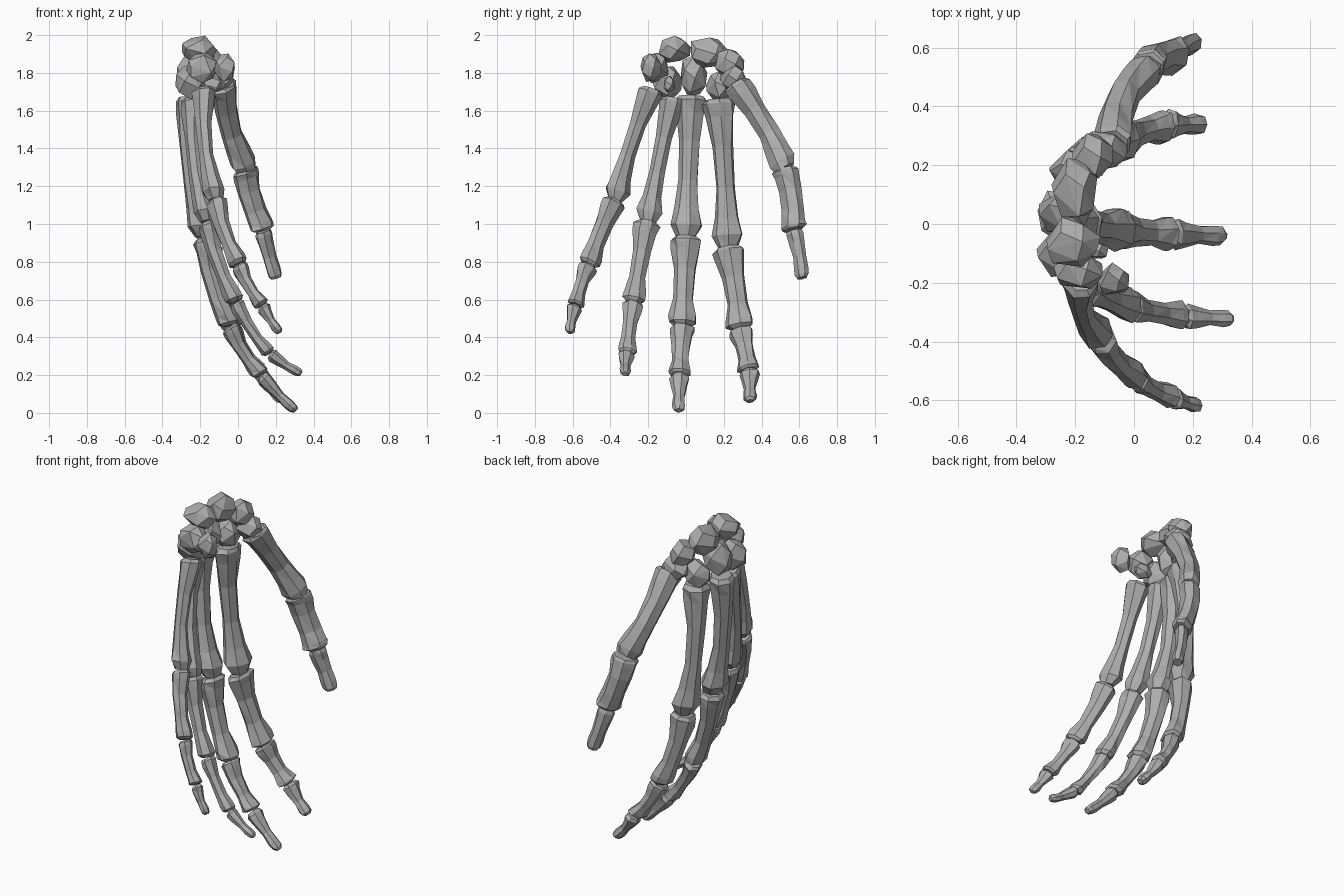
import bpy, bmesh, math, random
from mathutils import Vector

if "Cube" in bpy.data.objects:
    bpy.data.objects.remove(bpy.data.objects["Cube"])

random.seed(4)
grey = (0.42, 0.42, 0.42, 1)
bone_grey = bpy.data.materials.new("bone_grey")
bone_grey.use_nodes = True
bone_grey.diffuse_color = grey
shader = bone_grey.node_tree.nodes["Principled BSDF"]
shader.inputs["Base Color"].default_value = grey
shader.inputs["Roughness"].default_value = 0.8

# Bone profiles: position along the bone and relative width there
palm_profile = [(0, .8), (.03, 1.08), (.12, .92), (.32, .66), (.6, .62), (.8, .8), (.92, 1.07), (1, .65)]
finger_profile = [(0, .75), (.04, 1), (.13, .92), (.35, .7), (.68, .65), (.88, .85), (.96, .88), (1, .55)]
tip_profile = [(0, .7), (.08, 1), (.25, .82), (.55, .55), (.8, .65), (.93, .58), (1, .3)]

# Bone kinds from the wrist outwards: profile, relative width, depth to width ratio, bow
kinds = {
    "palm_bone": (palm_profile, .97, .85, .55),
    "knuckle_bone": (finger_profile, 1.03, .75, .4),
    "middle_bone": (finger_profile, .83, .73, .35),
    "tip_bone": (tip_profile, .68, .73, .2),
}


def finish(bm, name):
    """Turn a bmesh into a named, flat shaded object."""
    bmesh.ops.recalc_face_normals(bm, faces=bm.faces)
    mesh = bpy.data.meshes.new(name)
    bm.to_mesh(mesh)
    bm.free()
    mesh.materials.append(bone_grey)
    bpy.context.collection.objects.link(bpy.data.objects.new(name, mesh))


def long_bone(name, start, end, kind, size, flare, palm_angle, sides=7):
    """Faceted shaft with flared ends, bowed away from the palm side."""
    profile, relative_width, ratio, bend = kinds[kind]
    width = size * relative_width
    depth = width * ratio
    along = (end - start).normalized()
    palm = Vector((math.cos(palm_angle), math.sin(palm_angle), 0))
    palm = (palm - along * palm.dot(along)).normalized()
    side = along.cross(palm)
    bm = bmesh.new()
    rings = []
    for t, swell in profile:
        swell **= flare
        bow = .15 - bend * math.sin(math.pi * t)
        centre = start.lerp(end, t) + palm * bow * depth
        ring = []
        for i in range(sides):
            angle = math.tau * i / sides
            rough = random.uniform(.97, 1.13)
            across = side * math.cos(angle) * swell * width
            through = palm * math.sin(angle) * swell ** .8 * depth
            ring.append(bm.verts.new(centre + (across + through) * rough))
        rings.append(ring)
    # Triangulated sides and closed ends
    for low, high in zip(rings, rings[1:]):
        for i in range(sides):
            j = (i + 1) % sides
            bm.faces.new((low[i], low[j], high[j]))
            bm.faces.new((low[i], high[j], high[i]))
    bm.faces.new(rings[0])
    bm.faces.new(rings[-1])
    finish(bm, name)


def finger(name, size, flare, palm_angle, *joints):
    """Chain of bones through the joints; a short chain has no middle bone."""
    joints = [Vector(joint) for joint in joints]
    labels = list(kinds)
    if len(joints) < len(kinds) + 1:
        labels.remove("middle_bone")
    for label, start, end in zip(labels, joints, joints[1:]):
        gap = (end - start).normalized() * .004
        long_bone(f"{name}_{label}", start + gap, end - gap, label, size, flare, palm_angle)


def wrist_bone(name, centre, size, points=16):
    """Chunky faceted pebble filling the given half sizes."""
    bm = bmesh.new()
    for i in range(points):
        z = 1 - (2 * i + 1) / points
        angle = i * 2.4 + random.uniform(-.3, .3)
        r = math.sqrt(1 - z * z)
        direction = (r * math.cos(angle), r * math.sin(angle), z)
        rough = random.uniform(1, 1.15)
        bm.verts.new([c + s * d * rough for c, s, d in zip(centre, size, direction)])
    bmesh.ops.convex_hull(bm, input=bm.verts)
    finish(bm, name)


# Fingers, joint by joint from wrist to tip; the thumb flares least
finger("thumb", .076, .5, -.75, (-.085, .27, 1.745), (.035, .53, 1.29), (.13, .575, .965), (.2, .62, .71))
finger("index", .08, 1, -.2, (-.2, .175, 1.665), (-.155, .225, .875), (-.035, .29, .44),
       (.105, .335, .22), (.235, .34, .055))
finger("middle", .08, 1, 0, (-.27, .03, 1.68), (-.185, 0, .93), (-.05, -.02, .455),
       (.12, -.035, .195), (.305, -.04, .005))
finger("ring", .067, 1, .2, (-.25, -.07, 1.67), (-.17, -.205, 1.01), (-.015, -.28, .58),
       (.165, -.315, .31), (.335, -.325, .2))
finger("little", .066, 1, .5, (-.19, -.185, 1.72), (-.125, -.38, 1.125), (0, -.52, .78),
       (.125, -.59, .565), (.22, -.62, .42))

# Wrist cluster
wrist_bone("wrist_top_front", (-.21, -.065, 1.925), (.09, .085, .068))
wrist_bone("wrist_top_back", (-.2, .115, 1.905), (.08, .11, .08))
wrist_bone("wrist_slope", (-.14, .23, 1.85), (.07, .075, .075))
wrist_bone("wrist_centre", (-.24, .04, 1.78), (.09, .07, .11))
wrist_bone("wrist_outer", (-.19, -.16, 1.83), (.085, .065, .08))
wrist_bone("wrist_pea", (-.07, -.19, 1.83), (.055, .055, .075))
wrist_bone("wrist_hook_body", (-.25, -.1, 1.75), (.08, .08, .09))
wrist_bone("wrist_hook", (-.14, -.09, 1.74), (.06, .03, .045))
wrist_bone("wrist_index_base", (-.205, .18, 1.73), (.085, .07, .08))
wrist_bone("wrist_thumb_base", (-.11, .25, 1.765), (.08, .07, .07))
